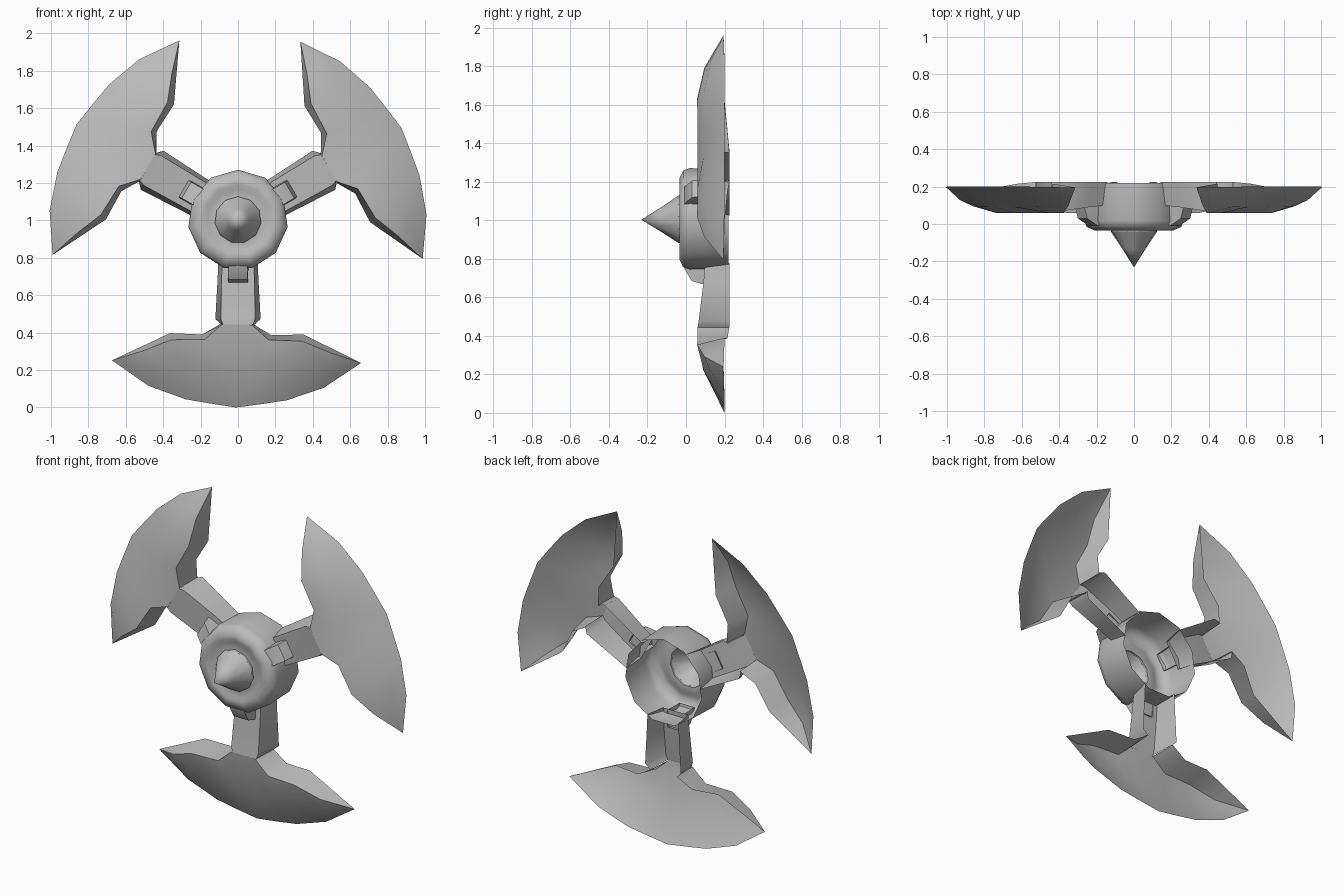
import bpy, bmesh, math
from mathutils import Matrix, Vector

cube = bpy.data.objects.get("Cube")
if cube:
    bpy.data.objects.remove(cube, do_unlink=True)

grey = bpy.data.materials.new("plain_grey")
grey.use_nodes = True
colour = (0.5, 0.5, 0.5, 1)
grey.diffuse_color = colour
grey.node_tree.nodes["Principled BSDF"].inputs["Base Color"].default_value = colour

CENTRE = Vector((0, 0, 1.003))


def skin(name, rows, angle=0.0, skip=(), crease=50):
    """Stretch an open, smooth sheet over rows of points, turned about the hub axis."""
    bm = bmesh.new()
    place = Matrix.Translation(CENTRE) @ Matrix.Rotation(angle, 4, 'Y')
    grid = [[bm.verts.new(place @ Vector(p)) for p in row] for row in rows]
    for r in range(len(rows) - 1):
        for c in range(len(rows[0]) - 1):
            if (r, c) not in skip:
                bm.faces.new((grid[r][c], grid[r][c + 1], grid[r + 1][c + 1], grid[r + 1][c]))
    bmesh.ops.remove_doubles(bm, verts=bm.verts, dist=0.0005)
    bmesh.ops.recalc_face_normals(bm, faces=bm.faces)
    # The outside of every sheet faces the front
    if sum(f.normal.y * f.calc_area() for f in bm.faces) > 0:
        bmesh.ops.reverse_faces(bm, faces=bm.faces)
    mesh = bpy.data.meshes.new(name)
    bm.to_mesh(mesh)
    bm.free()
    mesh.materials.append(grey)
    obj = bpy.data.objects.new(name, mesh)
    bpy.context.collection.objects.link(obj)
    bpy.ops.object.select_all(action='DESELECT')
    obj.select_set(True)
    bpy.context.view_layer.objects.active = obj
    bpy.ops.object.shade_smooth_by_angle(angle=math.radians(crease))


def lathe(name, profile, sides=11):
    """Spin (radius, y) pairs about the hub axis."""
    rows = []
    for r, y in profile:
        turns = [2 * math.pi * i / sides for i in range(sides + 1)]
        rows.append([(r * math.sin(t), y, r * math.cos(t)) for t in turns])
    skin(name, rows)


def both_sides(half):
    """Mirror a row given from the middle outwards."""
    return [(-x, y, z) for x, y, z in reversed(half)] + half


# Hub cup, open at the back, and its pointed nose
lathe("hub", [(0.262, 0.22), (0.268, 0.02), (0.256, -0.015), (0.215, -0.034),
              (0.19, -0.034), (0.165, -0.022), (0.125, -0.025), (0.125, -0.04)])
lathe("nose_cone", [(0.125, -0.04), (0.06, -0.137), (0.0001, -0.232)])

# Blade rows from the neck out to the tip: rear rim, front ridge, belly, outer edge
tip = (0.666, 0.195, -0.758)
blade_rows = [both_sides(half) for half in (
    [(0.088, 0.225, -0.557), (0.185, 0.215, -0.615), (0.357, 0.2, -0.609), (0.51, 0.198, -0.683), tip],
    [(0.08, 0.06, -0.56), (0.17, 0.06, -0.64), (0.35, 0.058, -0.645), (0.5, 0.095, -0.705), tip],
    [(0.07, 0.09, -0.78), (0.15, 0.09, -0.78), (0.31, 0.092, -0.78), (0.5, 0.128, -0.785), tip],
    [(0.0, 0.2, -1.003), (0.14, 0.2, -0.983), (0.27, 0.2, -0.962), (0.47, 0.199, -0.892), tip],
)]
middle = len(blade_rows[0]) // 2 - 1

# Arm channel: distance, rear half width, front half width, front depth
arm_rows = [both_sides([(front, depth, -d), (rear, 0.225, -d)]) for d, rear, front, depth in
            ((0.225, 0.105, 0.085, 0.1), (0.33, 0.11, 0.088, 0.09),
             (0.53, 0.121, 0.092, 0.065), (0.56, 0.088, 0.08, 0.06))]

# Fairing wedge: distance and depth of its front, going outwards
fairing_rows = [both_sides([(0.05, y, -d), (0.055, 0.1, -d)]) for d, y in
                ((0.23, -0.01), (0.255, -0.008), (0.318, 0.03), (0.335, 0.09), (0.337, 0.1))]

for label, angle in (("lower", 0), ("left", -2 * math.pi / 3), ("right", 2 * math.pi / 3)):
    skin(label + "_blade", blade_rows, angle + 0.0105, skip={(0, middle)}, crease=80)
    skin(label + "_arm", arm_rows, angle, crease=40)
    skin(label + "_fairing", fairing_rows, angle, crease=40)
